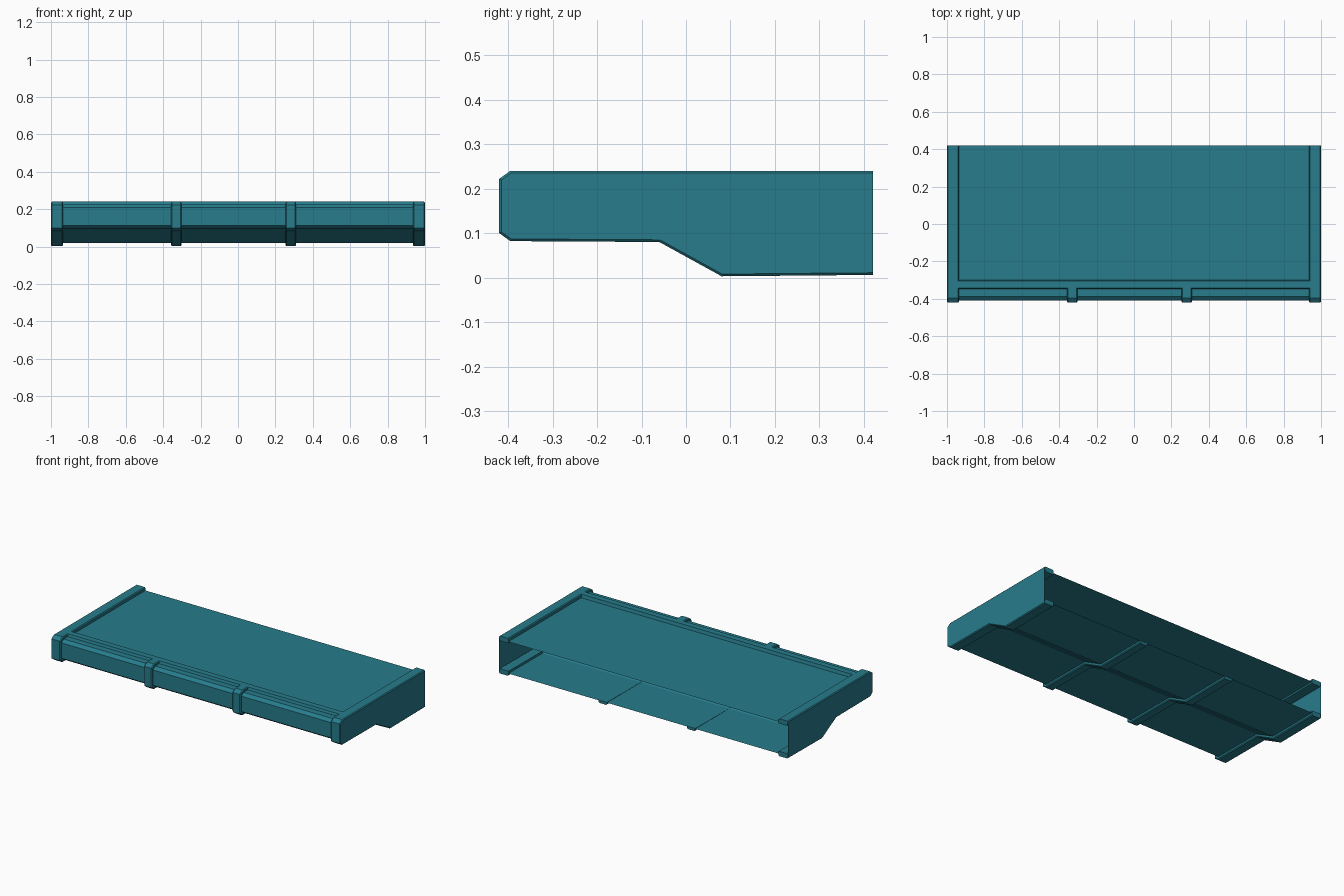
import bpy
from mathutils import Vector

if "Cube" in bpy.data.objects:
    bpy.data.objects.remove(bpy.data.objects["Cube"])

teal = bpy.data.materials.new("teal")
teal.diffuse_color = (0.02, 0.2, 0.26, 1)
teal.use_nodes = True
teal.node_tree.nodes["Principled BSDF"].inputs["Base Color"].default_value = teal.diffuse_color

# Open side profile (y, z): top back edge -> front -> bottom back edge
RIB = [(.42, .24), (-.395, .24), (-.42, .222), (-.42, .10), (-.395, .082),
       (-.06, .08), (.08, .003), (.42, .006)]
SKIN = [(.42, .22), (-.30, .22), (-.305, .24), (-.343, .24), (-.348, .225),
        (-.388, .225), (-.408, .208), (-.408, .112), (-.388, .097),
        (-.056, .095), (.084, .019), (.42, .021)]


def inset(profile, d):
    """Offset an open profile inwards by d with mitred corners."""
    pts = [Vector(p) for p in profile]
    normals = []
    for a, b in zip(pts, pts[1:]):
        t = (b - a).normalized()
        normals.append(Vector((-t.y, t.x)))
    out = []
    for i, p in enumerate(pts):
        n1 = normals[max(i - 1, 0)]
        n2 = normals[min(i, len(normals) - 1)]
        m = (n1 + n2) / (1 + n1.dot(n2))
        out.append(tuple(p + m * d))
    return out


def loft(name, stations, cap_start=False, end_caps=False, closed=False):
    """Skin a list of (x, profile) stations; optionally close ends."""
    n = len(stations[0][1])
    count = len(stations)
    verts = [(x, y, z) for x, prof in stations for y, z in prof]
    faces = []
    for s in range(count if closed else count - 1):
        t = (s + 1) % count
        for i in range(n - 1):
            faces.append((s * n + i, s * n + i + 1, t * n + i + 1, t * n + i))
    if cap_start:
        faces.append(tuple(reversed(range(n))))
    if end_caps:
        faces.append(tuple(s * n for s in range(count)))
        faces.append(tuple(s * n + n - 1 for s in reversed(range(count))))
    if stations[0][0] < stations[1][0]:
        faces = [tuple(reversed(f)) for f in faces]
    mesh = bpy.data.meshes.new(name)
    mesh.from_pydata(verts, [], faces)
    mesh.materials.append(teal)
    obj = bpy.data.objects.new(name, mesh)
    bpy.context.collection.objects.link(obj)
    return obj


B = .005  # rib edge bevel

# Thin panel skin: recessed top, raised front border, front and underside
loft("panel_skin", [(.94, SKIN), (-.94, SKIN)])

# End frames: flat side wall wrapped by a bevelled band
for side, label in ((1, "right"), (-1, "left")):
    loft(label + "_end_frame", [
        (side * 1.0, inset(RIB, B)), (side * (1 - B), RIB),
        (side * (.935 + B), RIB), (side * .935, inset(RIB, B)),
        (side * .935, inset(RIB, .03)), (side * (1 - B), inset(RIB, .03)),
    ], cap_start=True, end_caps=True)

# Middle ribs: same band, starting at the raised front border
MID = [(-.34, .24)] + RIB[1:]
for x, label in ((-.33, "left"), (.282, "right")):
    w = .028
    loft(label + "_middle_rib", [
        (x + w, inset(MID, B)), (x + w - B, MID),
        (x - w + B, MID), (x - w, inset(MID, B)),
        (x - w, inset(MID, .017)), (x + w, inset(MID, .017)),
    ], end_caps=True, closed=True)
